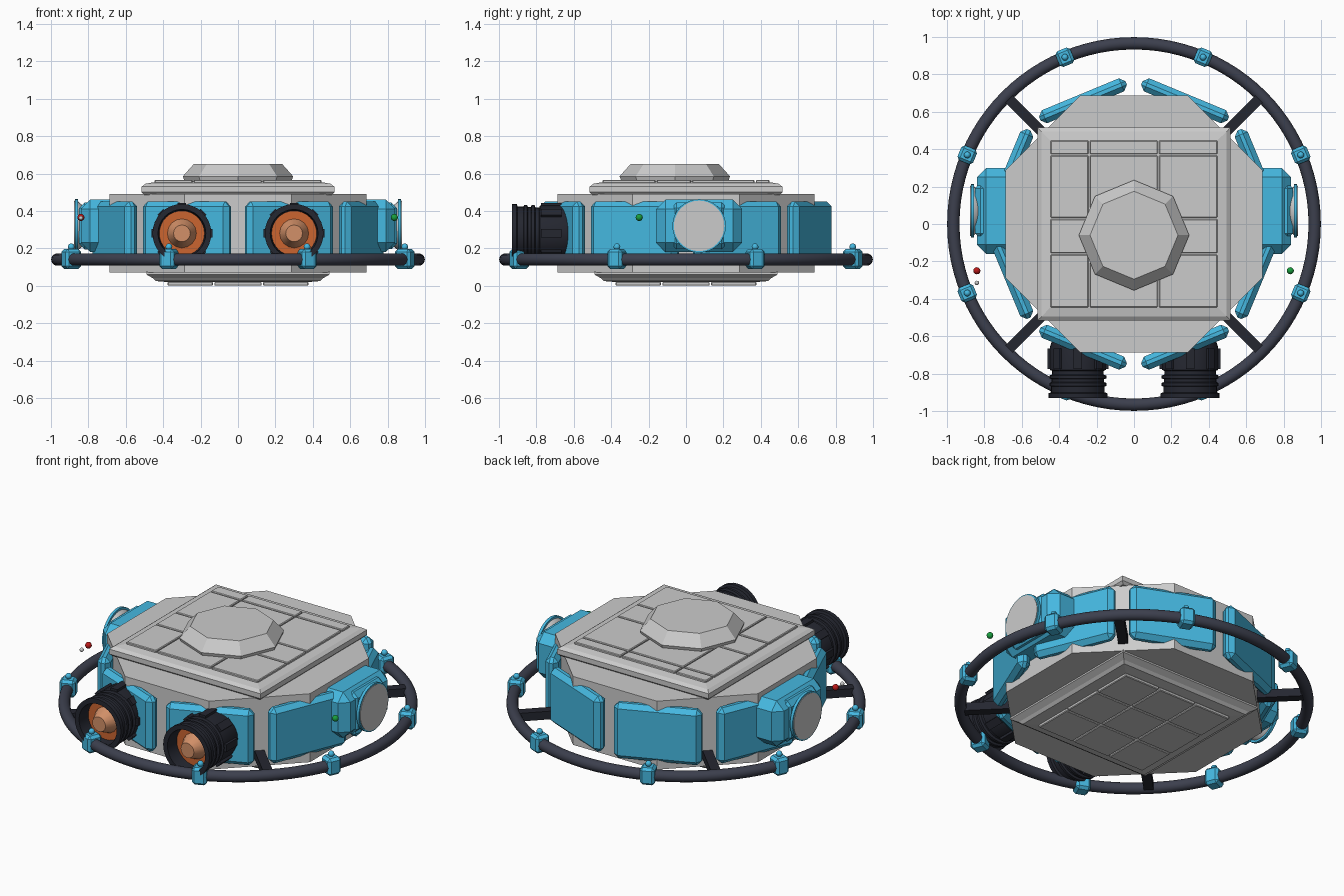
import bpy, bmesh, math
from mathutils import Matrix, Vector

if "Cube" in bpy.data.objects:
    bpy.data.objects.remove(bpy.data.objects["Cube"])

def mat(name, c):
    m = bpy.data.materials.new(name)
    m.diffuse_color = (*c, 1)
    m.use_nodes = True
    m.node_tree.nodes["Principled BSDF"].inputs["Base Color"].default_value = m.diffuse_color
    return m

BLUE = mat("blue", (0.06, 0.48, 0.75))
DARK = mat("dark", (0.045, 0.05, 0.075))
BLACK = mat("black", (0.018, 0.02, 0.03))
ORANGE = mat("orange", (0.6, 0.13, 0.03))
COPPER = mat("copper", (0.65, 0.28, 0.14))
RED = mat("red", (0.5, 0.01, 0.01))
GREEN = mat("green", (0.01, 0.35, 0.05))
PI = math.pi

def finish(bm, name, M=None, m=None, smooth=False):
    bmesh.ops.recalc_face_normals(bm, faces=bm.faces[:])
    if M is not None:
        bm.transform(M)
    me = bpy.data.meshes.new(name)
    bm.to_mesh(me)
    bm.free()
    o = bpy.data.objects.new(name, me)
    bpy.context.collection.objects.link(o)
    if m:
        me.materials.append(m)
    if smooth:
        bpy.context.view_layer.objects.active = o
        o.select_set(True)
        bpy.ops.object.shade_smooth_by_angle(angle=math.radians(35))
        o.select_set(False)
    return o

def box(name, size, M, m=None, bevel=0.0):
    bm = bmesh.new()
    bmesh.ops.create_cube(bm, size=1, matrix=Matrix.Diagonal((*size, 1)))
    if bevel:
        bmesh.ops.bevel(bm, geom=bm.edges[:], offset=bevel, segments=1, affect='EDGES')
    return finish(bm, name, M, m)

def lathe(name, prof, n, M=None, m=None, rot=0.0, smooth=False):
    """Stack n-sided rings from (radius, z) pairs, capping both ends."""
    bm = bmesh.new()
    rings = [[bm.verts.new((r * math.cos(rot + 2 * PI * i / n),
                            r * math.sin(rot + 2 * PI * i / n), z)) for i in range(n)]
             for r, z in prof]
    for a, b in zip(rings, rings[1:]):
        for i in range(n):
            j = (i + 1) % n
            bm.faces.new((a[i], a[j], b[j], b[i]))
    bm.faces.new(rings[0])
    bm.faces.new(rings[-1])
    return finish(bm, name, M, m, smooth)

def ball(name, p, r, m=None):
    bm = bmesh.new()
    bmesh.ops.create_uvsphere(bm, u_segments=12, v_segments=8, radius=r)
    return finish(bm, name, Matrix.Translation(p), m, True)

def polar(a, r, z):
    """Frame whose local x points outward at angle a."""
    return Matrix.Rotation(a, 4, 'Z') @ Matrix.Translation((r, 0, z))

T = Matrix.Translation

# Octagonal hull
lathe("hull", [(0.745, 0.07), (0.745, 0.49)], 8, rot=PI / 8)

# Stepped square plates above and below the hull
def square(name, prof):
    lathe(name, [(h * math.sqrt(2), z) for h, z in prof], 4, rot=PI / 4)

square("roof_plate", [(0.5, 0.485), (0.515, 0.5), (0.515, 0.53), (0.495, 0.545), (0.45, 0.553)])
square("belly_plate", [(0.49, 0.075), (0.49, 0.06), (0.455, 0.04), (0.44, 0.025), (0.38, 0.02)])

# Armour tiles separated by thin grooves
def tiles(name, cols, rows, z, h):
    for x0, x1 in zip(cols, cols[1:]):
        for y0, y1 in zip(rows, rows[1:]):
            box(name, (x1 - x0 - 0.008, y1 - y0 - 0.008, h),
                T(((x0 + x1) / 2, (y0 + y1) / 2, z)), bevel=0.004)

tiles("roof_tile", (-0.45, -0.24, 0.13, 0.45), (-0.45, -0.16, 0.03, 0.37, 0.45), 0.557, 0.018)
tiles("belly_tile", (-0.38, -0.13, 0.13, 0.38), (-0.38, -0.13, 0.13, 0.38), 0.01, 0.02)

# Octagonal roof turret
lathe("roof_turret", [(0.285, 0.555), (0.295, 0.585), (0.235, 0.652)], 8, T((0, -0.06, 0)))

for k in range(8):
    a = PI / 8 + k * PI / 4
    # Blue hull armour panels
    box("side_panel", (0.075, 0.5, 0.34), polar(a, 0.713, 0.28), BLUE, 0.027)
    # Clamps on the ring, each with a small lamp
    box("ring_clamp", (0.09, 0.085, 0.105), polar(a, 0.965, 0.143), BLUE, 0.015)
    ball("clamp_lamp", polar(a, 0.965, 0.208).translation, 0.018, BLUE)

# Outer ring
bm = bmesh.new()
N, K = 96, 16
rows = [[bm.verts.new(((0.966 + 0.033 * math.cos(2 * PI * j / K)) * math.cos(2 * PI * i / N),
                       (0.966 + 0.033 * math.cos(2 * PI * j / K)) * math.sin(2 * PI * i / N),
                       0.14 + 0.033 * math.sin(2 * PI * j / K))) for j in range(K)]
        for i in range(N)]
for i in range(N):
    for j in range(K):
        p, q = rows[i], rows[(i + 1) % N]
        bm.faces.new((p[j], q[j], q[(j + 1) % K], p[(j + 1) % K]))
finish(bm, "outer_ring", None, DARK, True)

# Diagonal ring struts
for k in range(4):
    box("ring_strut", (0.30, 0.055, 0.05), polar(PI / 4 + k * PI / 2, 0.81, 0.14), BLACK)

# Front engines: ribbed housing with recessed nozzle
for s in (-1, 1):
    E = T((s * 0.3, 0, 0.28)) @ Matrix.Rotation(PI / 2, 4, 'X')   # local z points to -y
    lathe("engine_housing",
          [(0.13, 0.60), (0.15, 0.66), (0.15, 0.78), (0.138, 0.785), (0.138, 0.805),
           (0.152, 0.81), (0.152, 0.825), (0.14, 0.83), (0.14, 0.845), (0.152, 0.85),
           (0.152, 0.865), (0.143, 0.87), (0.143, 0.90), (0.157, 0.905), (0.157, 0.93),
           (0.128, 0.93), (0.12, 0.845)], 32, E, BLACK, smooth=True)
    lathe("engine_glow", [(0.121, 0.84), (0.121, 0.85)], 32, E, ORANGE)
    lathe("engine_cone", [(0.08, 0.845), (0.045, 0.92)], 16, E, COPPER, smooth=True)
    for k in range(8):
        box("engine_fin", (0.03, 0.045, 0.11),
            E @ Matrix.Rotation(k * PI / 4, 4, 'Z') @ T((0.148, 0, 0.72)), BLACK)

# Side pods with dishes
for s in (-1, 1):
    P = T((0, 0.07, 0.32)) @ Matrix.Rotation(s * PI / 2, 4, 'Y')   # local z points outward
    box("side_pod", (0.28, 0.46, 0.24), P @ T((0, 0, 0.72)), BLUE, 0.05)
    box("pod_face", (0.25, 0.30, 0.10), P @ T((0, 0, 0.80)), BLUE, 0.03)
    lathe("dish", [(0.06, 0.79), (0.10, 0.82), (0.13, 0.855), (0.135, 0.876)], 32, P, smooth=True)
    lathe("dish_rim", [(0.132, 0.855), (0.143, 0.855), (0.143, 0.872), (0.132, 0.872)], 32, P,
          BLUE, smooth=True)

# Navigation lights
ball("red_light", Vector((-0.84, -0.25, 0.365)), 0.019, RED)
ball("white_light", Vector((-0.84, -0.315, 0.362)), 0.012)
ball("green_light", Vector((0.836, -0.25, 0.365)), 0.019, GREEN)
